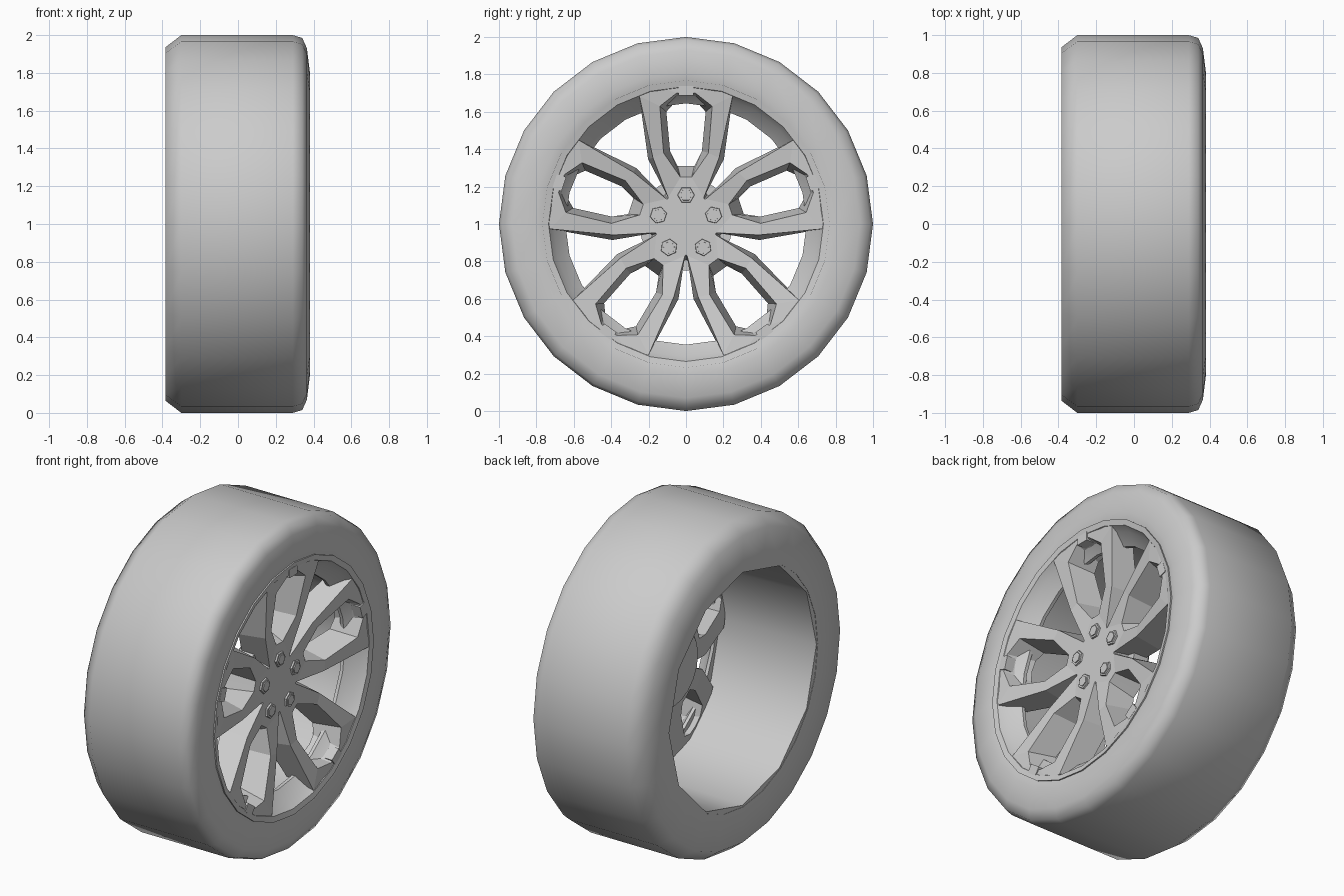
import bpy, bmesh, math
from mathutils import Matrix, Vector

if "Cube" in bpy.data.objects:
    bpy.data.objects.remove(bpy.data.objects["Cube"])

AX = Vector((0, 0, 1))  # wheel centre


def finish(name, bm, smooth=None):
    bmesh.ops.remove_doubles(bm, verts=bm.verts, dist=0.0005)
    bmesh.ops.recalc_face_normals(bm, faces=bm.faces)
    me = bpy.data.meshes.new(name)
    bm.to_mesh(me)
    bm.free()
    ob = bpy.data.objects.new(name, me)
    bpy.context.collection.objects.link(ob)
    if smooth:
        bpy.ops.object.select_all(action='DESELECT')
        ob.select_set(True)
        bpy.context.view_layer.objects.active = ob
        bpy.ops.object.shade_smooth_by_angle(angle=math.radians(smooth))
    return ob


def lathe(name, profile, n, smooth):
    """Closed (x, r) profile turned about the wheel axis."""
    bm = bmesh.new()
    rings = []
    for i in range(n):
        a = 2 * math.pi * i / n
        rings.append([bm.verts.new((x, r * math.sin(a), 1 + r * math.cos(a))) for x, r in profile])
    m = len(profile)
    for i in range(n):
        p, q = rings[i], rings[(i + 1) % n]
        for j in range(m):
            k = (j + 1) % m
            bm.faces.new((p[j], p[k], q[k], q[j]))
    return finish(name, bm, smooth)


def spin(a):
    """Place something built at the top of the wheel at angle a."""
    return Matrix.Translation(AX) @ Matrix.Rotation(a, 4, 'X')


# tyre
lathe("tyre", [(-.385, .72), (-.385, .935), (-.30, 1), (.29, 1), (.34, .985),
               (.365, .93), (.38, .81), (.37, .765), (.2, .765), (.15, .735)], 24, 60)

# rim barrel and front lip
lathe("rim_barrel", [(-.383, .71), (.29, .69), (.29, .74), (-.383, .75)], 12, 40)
lathe("rim_lip", [(.25, .645), (.27, .645), (.33, .71), (.372, .735), (.379, .768), (.25, .768)], 24, 25)

# hub back disc
lathe("hub_disc", [(.08, 0.0), (.08, .23), (.10, .25), (.20, .25), (.20, 0.0)], 20, 30)


def big(t, r):
    """Point given about the large window axis, moved to the small window frame."""
    c, s = math.cos(math.radians(36)), math.sin(math.radians(36))
    return (r * s - t * c, r * c + t * s)


def pol(deg, r):
    return (r * math.sin(math.radians(deg)), r * math.cos(math.radians(deg)))


# spokes: half sector as strips between small-window edge and large-window edge
front = [((0, 0), (0, 0)), ((0, .25), big(0, .165)), ((.03, .25), big(.006, .17)),
         ((.12, .38), big(.065, .39)), ((.14, .63), big(.20, .70)),
         ((.05, .70), pol(12, .755)), ((0, .70), pol(0, .76))]
back = [((0, 0), (0, 0)), ((0, .31), big(0, .22)), ((.045, .31), big(.018, .23)),
        ((.085, .39), big(.04, .40)), ((.105, .60), big(.17, .645)),
        ((.06, .65), pol(12, .70)), ((0, .66), pol(0, .71))]


def depth(r, x0, x1):
    return x0 + (x1 - x0) * min(1, max(0, (r - .25) / .46))


bm = bmesh.new()
for i in range(5):
    for s in (1, -1):
        M = spin(2 * math.pi * i / 5)

        def rows(pts, x0, x1):
            return [[bm.verts.new(M @ Vector((depth(math.hypot(*p), x0, x1), s * p[0], p[1])))
                     for p in pair] for pair in pts]
        f, b = rows(front, .28, .37), rows(back, .11, .22)
        for g in (f, b):
            bm.faces.new((g[0][0], g[1][0], g[1][1]))
            for j in range(1, 6):
                bm.faces.new((g[j][0], g[j + 1][0], g[j + 1][1], g[j][1]))
        for j in range(1, 6):
            for k in (0, 1):
                bm.faces.new((f[j][k], f[j + 1][k], b[j + 1][k], b[j][k]))
finish("spokes", bm)

# wheel nuts and rim clips, five of each
nuts, clips = bmesh.new(), bmesh.new()
for i in range(5):
    M = spin(2 * math.pi * i / 5)
    for r1, r2, h, x in ((.048, .044, .02, .28), (.034, .032, .03, .281)):
        bmesh.ops.create_cone(nuts, cap_ends=True, segments=6, radius1=r1, radius2=r2, depth=h,
                              matrix=M @ Matrix.Translation((x, 0, .155)) @ Matrix.Rotation(math.pi / 2, 4, 'Y'))
    bmesh.ops.create_cube(clips, size=1, matrix=M @ Matrix.Translation((.335, 0, .713))
                          @ Matrix.Diagonal((.08, .08, .052, 1)))
finish("wheel_nuts", nuts)
finish("rim_clips", clips)
